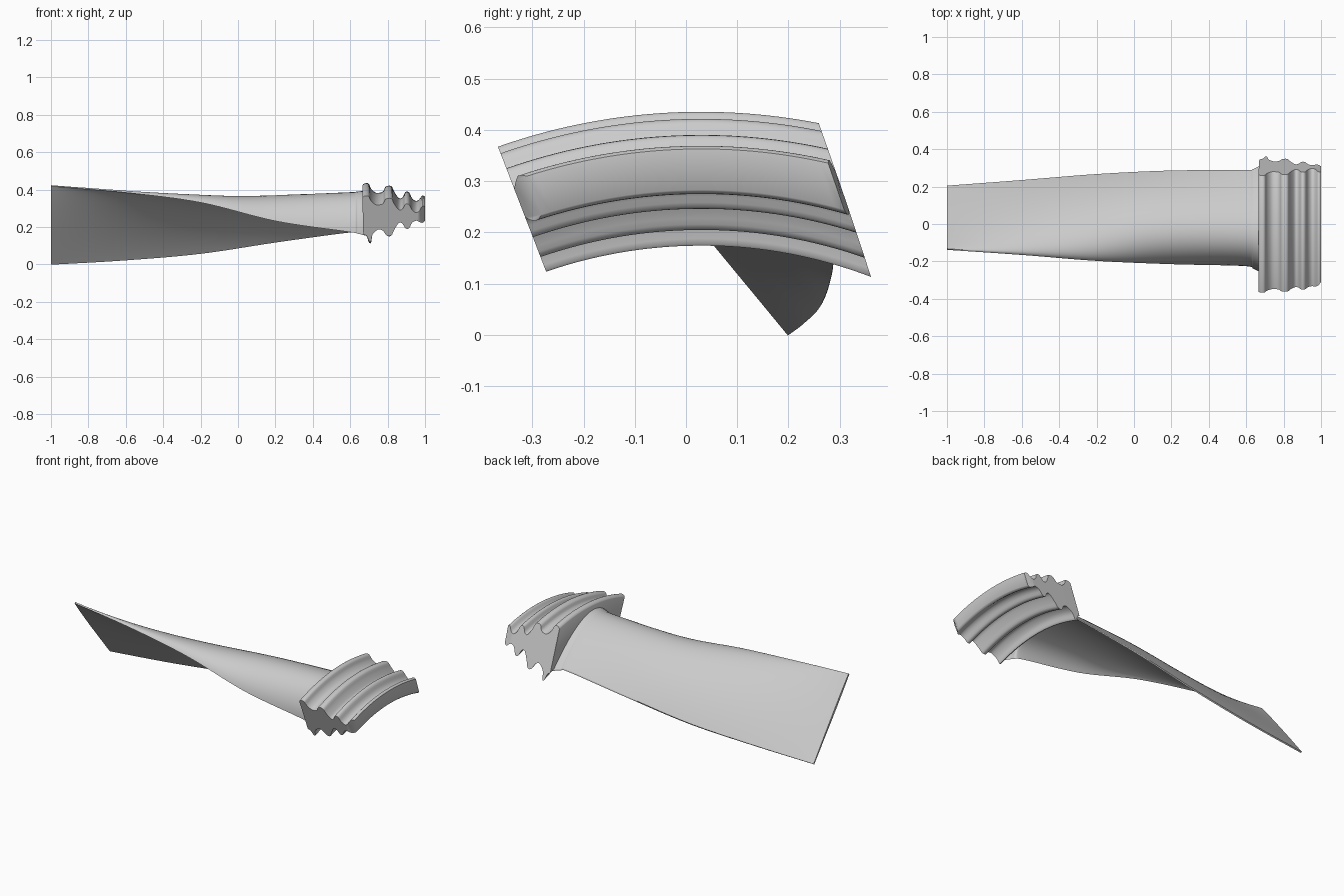
import bpy, bmesh, math

if "Cube" in bpy.data.objects:
    bpy.data.objects.remove(bpy.data.objects["Cube"])

metal = bpy.data.materials.new("light grey metal")
metal.use_nodes = True
GREY = (0.6, 0.6, 0.6, 1)
metal.diffuse_color = GREY
metal.node_tree.nodes["Principled BSDF"].inputs["Base Color"].default_value = GREY


def loft(name, rings, angle):
    """Skin a list of closed rings, cap both ends and shade smooth."""
    bm = bmesh.new()
    loops = [[bm.verts.new(p) for p in ring] for ring in rings]
    n = len(loops[0])
    for a, b in zip(loops, loops[1:]):
        for i in range(n):
            j = (i + 1) % n
            bm.faces.new((a[i], a[j], b[j], b[i]))
    caps = [bm.faces.new(loops[0]), bm.faces.new(loops[-1])]
    bmesh.ops.recalc_face_normals(bm, faces=bm.faces)
    bmesh.ops.triangulate(bm, faces=caps)
    mesh = bpy.data.meshes.new(name)
    bm.to_mesh(mesh)
    bm.free()
    mesh.materials.append(metal)
    obj = bpy.data.objects.new(name, mesh)
    bpy.context.collection.objects.link(obj)
    bpy.ops.object.select_all(action='DESELECT')
    obj.select_set(True)
    bpy.context.view_layer.objects.active = obj
    bpy.ops.object.shade_smooth_by_angle(angle=math.radians(angle))


def spline(rows, steps):
    """Pass a smooth curve through rows of numbers."""
    out = []
    for k in range(len(rows) - 1):
        a, b = rows[k], rows[k + 1]
        before, after = rows[max(k - 1, 0)], rows[min(k + 2, len(rows) - 1)]
        for s in range(steps):
            t = s / steps
            out.append([q + t / 2 * (r - p + t * (2 * p - 5 * q + 4 * r - w + t * (3 * (q - r) + w - p)))
                        for p, q, r, w in zip(before, a, b, after)])
    return out + [list(rows[-1])]


# Root: platform rim and three pairs of teeth, swept along an arc with slanted ends
RADIUS, ARC_Y, ARC_Z = 1.06, 0.03, -0.755
upper = [(.665, .118), (.675, .128), (.698, .128), (.712, .1), (.74, .078), (.775, .085),
         (.79, .112), (.82, .114), (.835, .085), (.86, .05), (.88, .055), (.895, .083),
         (.915, .08), (.93, .05), (.95, .035), (.968, .042), (.985, .064), (1, .058)]
lower = [(.67, -.09), (.688, -.1), (.7, -.127), (.712, -.127), (.72, -.09), (.75, -.062),
         (.775, -.07), (.795, -.096), (.82, -.097), (.835, -.065), (.86, -.025), (.88, -.03),
         (.895, -.056), (.915, -.055), (.93, -.025), (.955, -.012), (.985, -.03), (1, -.022)]
profile = spline(upper, 3) + spline(lower, 3)[::-1]


def root_point(x, d, t):
    inset = max(0, x - 0.97)
    left, right = -0.32 - 0.36 * d + inset, 0.31 - 0.39 * d - inset / 3
    y = left + (right - left) * t
    z = ARC_Z + math.sqrt((RADIUS + d) ** 2 - (y - ARC_Y) ** 2)
    return min(x, 1), y, z


SWEEP = 32
loft("fir_tree_root", [[root_point(x, d, i / SWEEP) for x, d in profile]
                       for i in range(SWEEP + 1)], 50)

# Blade: x, leading edge y z, trailing edge y z, arch height, thickness
stations = [(-1, -.132, .424, .205, .004, .004, .008),
            (-.6, -.16, .39, .235, .028, .048, .02),
            (-.2, -.193, .338, .267, .064, .102, .034),
            (.2, -.213, .24, .286, .125, .17, .054),
            (.58, -.224, .184, .288, .177, .205, .075),
            (.64, -.24, .173, .295, .175, .218, .09),
            (.69, -.268, .16, .325, .168, .235, .115)]
CHORD = 28


def section(x, ly, lz, ty, tz, arch, thick):
    """Curved airfoil section, fullest toward the leading edge."""
    dy, dz = ty - ly, tz - lz
    length = math.hypot(dy, dz)
    ny, nz = -dz / length, dy / length
    top, bottom = [], []
    for i in range(CHORD + 1):
        s = (1 - math.cos(math.pi * i / CHORD)) / 2
        rise = 2.67 * arch * s ** 0.53 * (1 - s)
        body = 0.008 + thick * math.sin(math.pi * s ** 0.65)
        for side, h in ((top, rise), (bottom, rise - body)):
            side.append((x, ly + dy * s + ny * h, lz + dz * s + nz * h))
    return top + bottom[::-1]


loft("twisted_blade", [section(*row) for row in spline(stations, 8)], 50)
